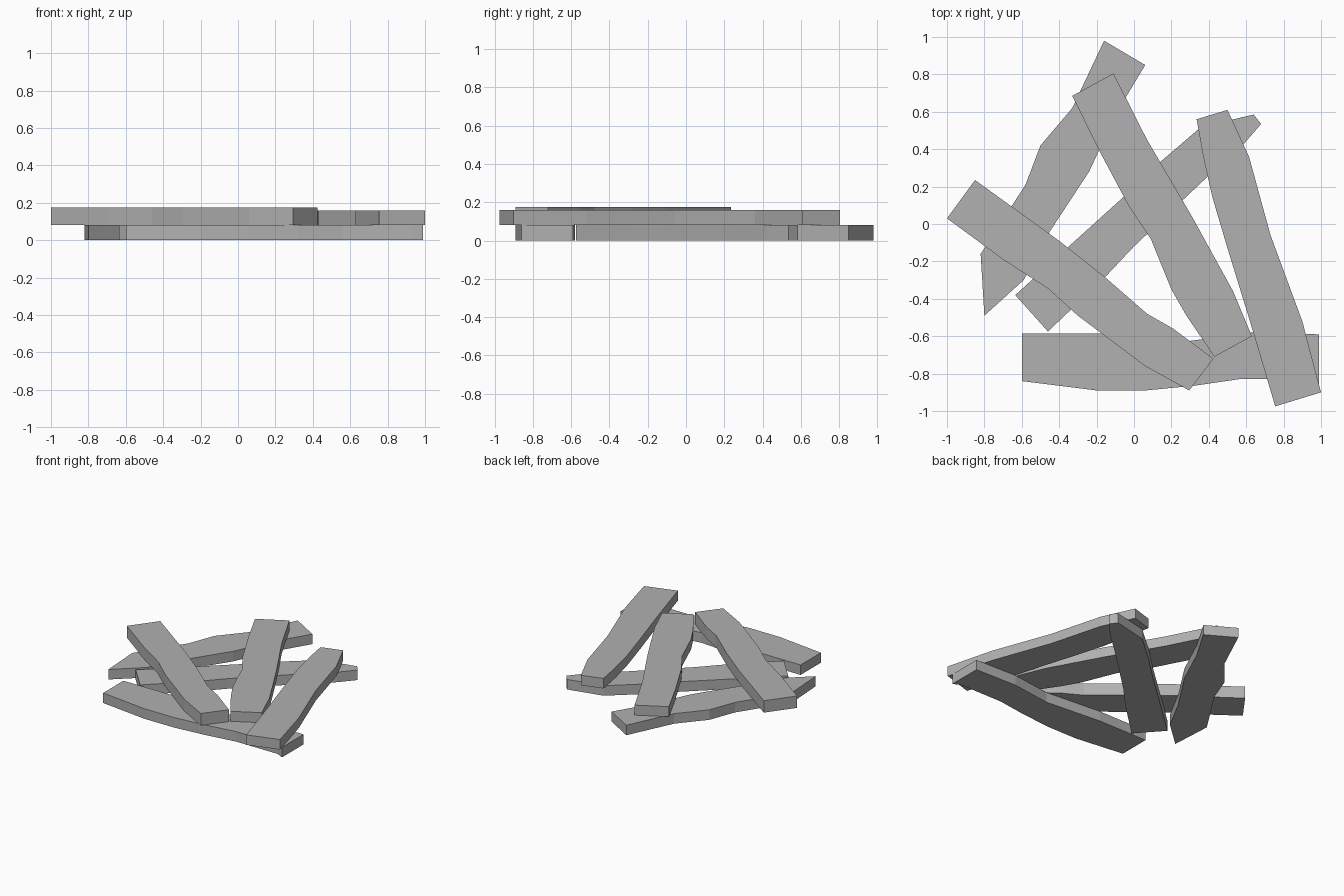
import bpy, bmesh

# Dark grey board surface
grey = bpy.data.materials.new("dark_grey")
grey.diffuse_color = (0.44, 0.44, 0.44, 1)


def plank(name, z0, z1, outline):
    """Extrude a hand-cut board outline from z0 to z1."""
    bm = bmesh.new()
    face = bm.faces.new([bm.verts.new((x, y, z0)) for x, y in outline])
    ext = bmesh.ops.extrude_face_region(bm, geom=[face])
    for v in ext["geom"]:
        if isinstance(v, bmesh.types.BMVert):
            v.co.z = z1
    bmesh.ops.recalc_face_normals(bm, faces=bm.faces)
    mesh = bpy.data.meshes.new(name)
    bm.to_mesh(mesh)
    bm.free()
    mesh.materials.append(grey)
    obj = bpy.data.objects.new(name, mesh)
    bpy.context.collection.objects.link(obj)
    return obj


# Lower layer resting on the ground
plank("lower_plank_left", 0, 0.08, [
    (-0.16, 0.98), (0.06, 0.85), (-0.09, 0.60), (-0.24, 0.28), (-0.45, -0.04),
    (-0.59, -0.30), (-0.80, -0.49), (-0.82, -0.16), (-0.58, 0.21),
    (-0.50, 0.42), (-0.33, 0.62)])
plank("lower_plank_middle", 0, 0.08, [
    (0.64, 0.585), (0.68, 0.535), (0.58, 0.42), (0.39, 0.25), (0.0, -0.12),
    (-0.16, -0.29), (-0.46, -0.575), (-0.635, -0.38), (-0.36, -0.13),
    (-0.05, 0.15), (0.15, 0.34), (0.36, 0.52)])
plank("lower_plank_front", 0, 0.08, [
    (-0.60, -0.585), (-0.17, -0.585), (0.30, -0.625), (0.63, -0.58),
    (0.99, -0.59), (0.99, -0.86), (0.93, -0.83), (0.56, -0.83), (0.32, -0.865),
    (0.06, -0.89), (-0.20, -0.89), (-0.60, -0.84)])

# Upper layer lying across the lower planks
plank("upper_plank_left", 0.08, 0.175, [
    (-0.85, 0.235), (-0.40, -0.09), (-0.16, -0.28), (0.07, -0.48),
    (0.21, -0.56), (0.425, -0.72), (0.295, -0.89), (0.06, -0.76),
    (-0.30, -0.49), (-0.46, -0.345), (-0.70, -0.19), (-1.0, 0.03)])
plank("upper_plank_middle", 0.08, 0.16, [
    (-0.33, 0.685), (-0.11, 0.805), (0.07, 0.45), (0.31, 0.04), (0.53, -0.36),
    (0.63, -0.60), (0.43, -0.71), (0.28, -0.49), (0.20, -0.35),
    (0.09, -0.08), (-0.03, 0.10), (-0.19, 0.40)])
plank("upper_plank_right", 0.08, 0.16, [
    (0.335, 0.56), (0.50, 0.61), (0.615, 0.36), (0.73, -0.06), (0.90, -0.52),
    (1.0, -0.90), (0.755, -0.975), (0.62, -0.52), (0.50, -0.13), (0.42, 0.14),
    (0.37, 0.36)])
